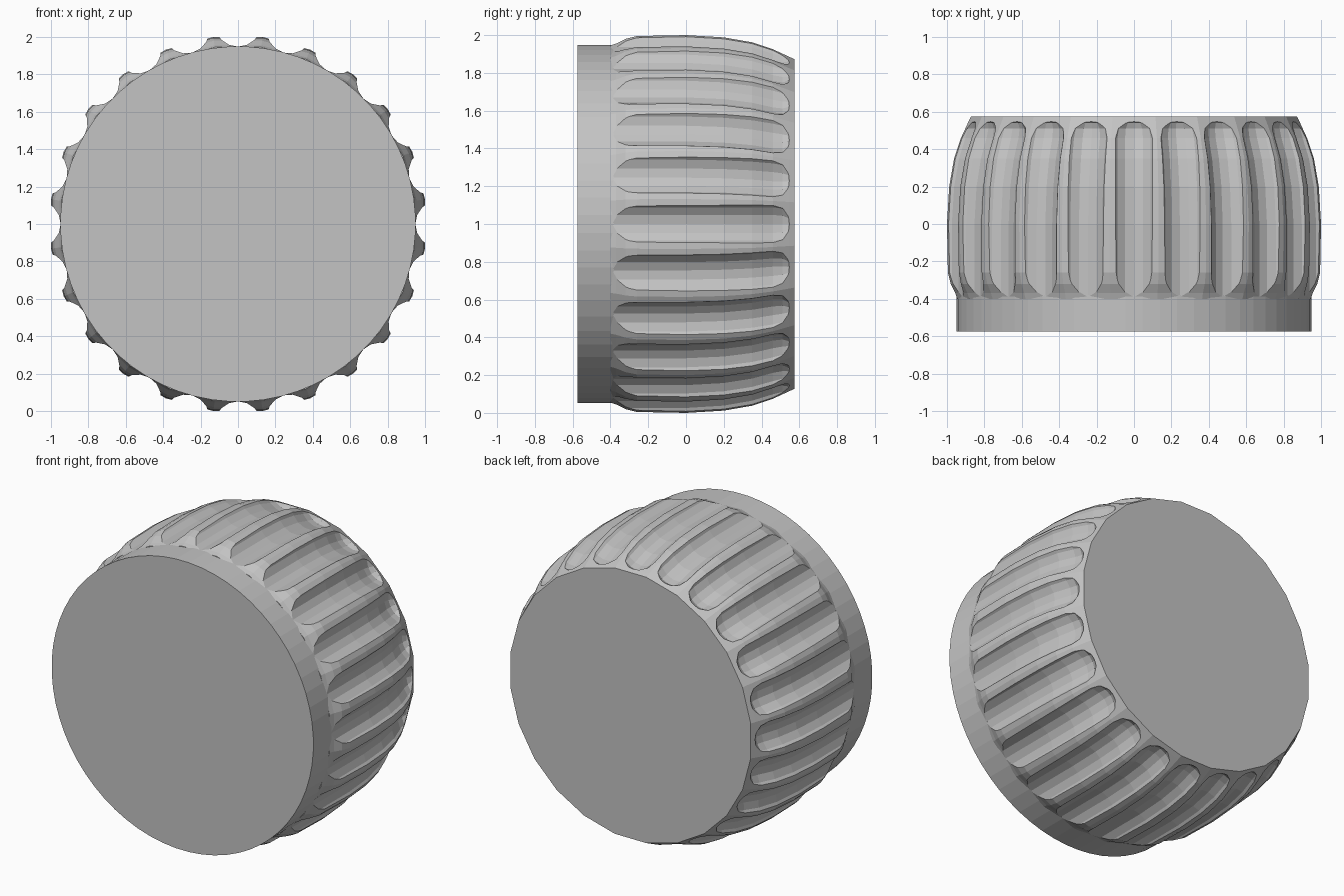
import bpy, bmesh
from math import cos, sin, pi, tau

GROOVES = 24

default = bpy.data.objects.get("Cube")
if default:
    bpy.data.objects.remove(default)

grey = bpy.data.materials.new("cap grey")
grey.use_nodes = True
grey.diffuse_color = (0.55, 0.55, 0.55, 1)
grey.node_tree.nodes["Principled BSDF"].inputs["Base Color"].default_value = (0.55, 0.55, 0.55, 1)


def skin(bm, loops):
    """Join equal vertex loops into a closed tube with capped ends."""
    rings = [[bm.verts.new(p) for p in loop] for loop in loops]
    n = len(rings[0])
    for a, b in zip(rings, rings[1:]):
        for i in range(n):
            j = (i + 1) % n
            bm.faces.new((a[i], a[j], b[j], b[i]))
    bm.faces.new(rings[0])
    bm.faces.new(rings[-1])


def make(name, bm):
    bmesh.ops.recalc_face_normals(bm, faces=bm.faces[:])
    mesh = bpy.data.meshes.new(name)
    bm.to_mesh(mesh)
    bm.free()
    mesh.materials.append(grey)
    obj = bpy.data.objects.new(name, mesh)
    bpy.context.collection.objects.link(obj)
    return obj


def lathe(name, profile, sides, scale=1.0):
    """Revolve (y, radius) points about the cap axis."""
    bm = bmesh.new()
    angles = [tau * (i + 0.5) / sides for i in range(sides)]
    skin(bm, [[(r * scale * cos(t), y, 1 + r * scale * sin(t)) for t in angles]
              for y, r in profile])
    return make(name, bm)


# Plain band at the front
lathe("front_band", [(-0.575, 0.95), (-0.38, 0.95)], 64)

# Grip body: one corner of the polygon on each ridge
body = lathe("grip_body",
             [(-0.40, 0.945), (-0.37, 0.955), (-0.32, 0.98), (-0.26, 0.995),
              (0.0, 1.0), (0.2, 0.988), (0.35, 0.962), (0.46, 0.925),
              (0.545, 0.886), (0.575, 0.872)],
             GROOVES, 1 / cos(pi / GROOVES))

# Scoop cutter: tube sections as (y, axis distance, tube radius)
path = [(-0.5, 1.073, 0.125), (0.0, 1.073, 0.125), (0.2, 1.06, 0.125),
        (0.35, 1.033, 0.125), (0.46, 0.998, 0.125), (0.51, 0.98, 0.115),
        (0.54, 0.96, 0.085), (0.555, 0.95, 0.055)]
bm = bmesh.new()
for k in range(GROOVES):
    a = tau * k / GROOVES
    loops = []
    for y, axis, rad in path:
        loop = []
        for i in range(16):
            t = tau * i / 16
            out, side = axis + rad * cos(t), rad * sin(t)
            loop.append((out * cos(a) - side * sin(a), y,
                         1 + out * sin(a) + side * cos(a)))
        loops.append(loop)
    skin(bm, loops)
cutter = make("groove_cutter", bm)
cutter.hide_render = True

# Cut the grooves, then drop the cutter
cut = body.modifiers.new("grooves", 'BOOLEAN')
cut.operation = 'DIFFERENCE'
cut.solver = 'EXACT'
cut.object = cutter
bpy.context.view_layer.objects.active = body
bpy.ops.object.modifier_apply(modifier=cut.name)
bpy.data.objects.remove(cutter)
